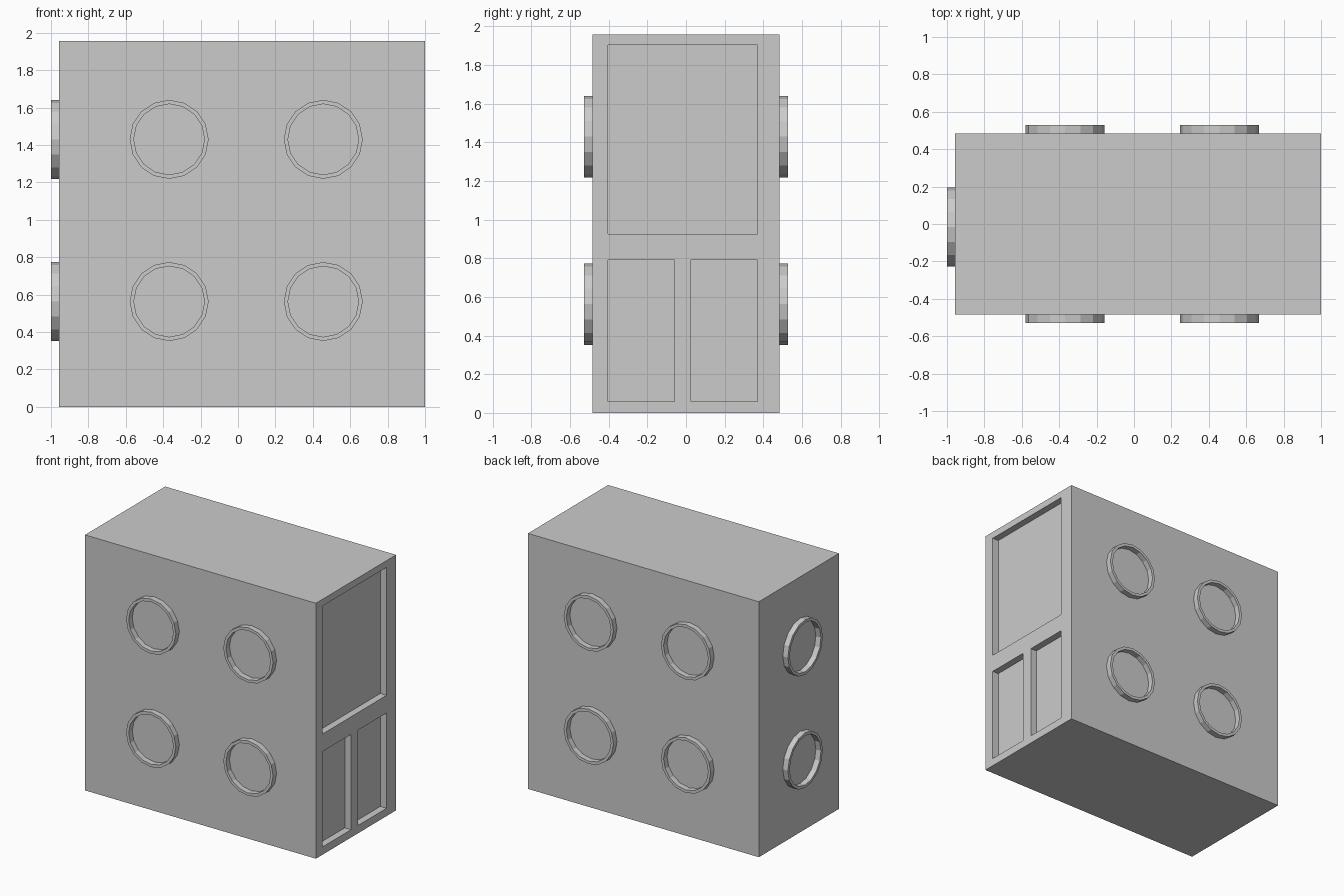
import bpy, bmesh
from math import pi
from mathutils import Matrix, Vector

if "Cube" in bpy.data.objects:
    bpy.data.objects.remove(bpy.data.objects["Cube"])

HY, TOP, X0, X1 = 0.485, 1.957, -0.957, 1.0   # body extents
OUT, DEPTH = 0.043, 0.053                     # ring projection, panel recess


def finish(name, bm):
    bmesh.ops.remove_doubles(bm, verts=bm.verts, dist=1e-5)
    bmesh.ops.recalc_face_normals(bm, faces=bm.faces)
    me = bpy.data.meshes.new(name)
    bm.to_mesh(me)
    bm.free()
    ob = bpy.data.objects.new(name, me)
    bpy.context.collection.objects.link(ob)
    return ob


def box(bm, lo, hi):
    lo, hi = Vector(lo), Vector(hi)
    m = Matrix.Translation((lo + hi) / 2) @ Matrix.Diagonal((*(hi - lo), 1))
    bmesh.ops.create_cube(bm, size=1, matrix=m)


def ring(name, loc, rot):
    # square-section hoop standing out of the wall along local +z
    bm = bmesh.new()
    prof = [(0.211, 0), (0.211, OUT), (0.189, OUT), (0.189, 0)]
    vs = [bm.verts.new((r, 0, z)) for r, z in prof]
    es = [bm.edges.new((vs[i], vs[(i + 1) % 4])) for i in range(4)]
    bmesh.ops.spin(bm, geom=vs + es, cent=(0, 0, 0), axis=(0, 0, 1),
                   angle=2 * pi, steps=16)
    ob = finish(name, bm)
    ob.location, ob.rotation_euler = loc, rot
    return ob


# body block
bm = bmesh.new()
box(bm, (X0, -HY, 0), (X1, HY, TOP))
body = finish("body", bm)

# recessed panels on the right end: one tall hatch over two doors
bm = bmesh.new()
for y0, y1, z0, z1 in [(-0.403, 0.37, 0.925, 1.905),
                       (-0.403, -0.06, 0.06, 0.79),
                       (0.027, 0.37, 0.06, 0.79)]:
    box(bm, (X1 - DEPTH, y0, z0), (X1 + 0.1, y1, z1))
cutter = finish("panel_cutter", bm)
cutter.hide_render = True
cutter.hide_viewport = True
mod = body.modifiers.new("panels", 'BOOLEAN')
mod.operation, mod.object, mod.solver = 'DIFFERENCE', cutter, 'EXACT'

# round window frames on front, back and left walls
for z in (0.563, 1.43):
    for x in (-0.368, 0.456):
        ring("front_window_frame", (x, -HY, z), (pi / 2, 0, 0))
        ring("back_window_frame", (x, HY, z), (-pi / 2, 0, 0))
    ring("left_window_frame", (X0, -0.016, z), (0, -pi / 2, 0))
